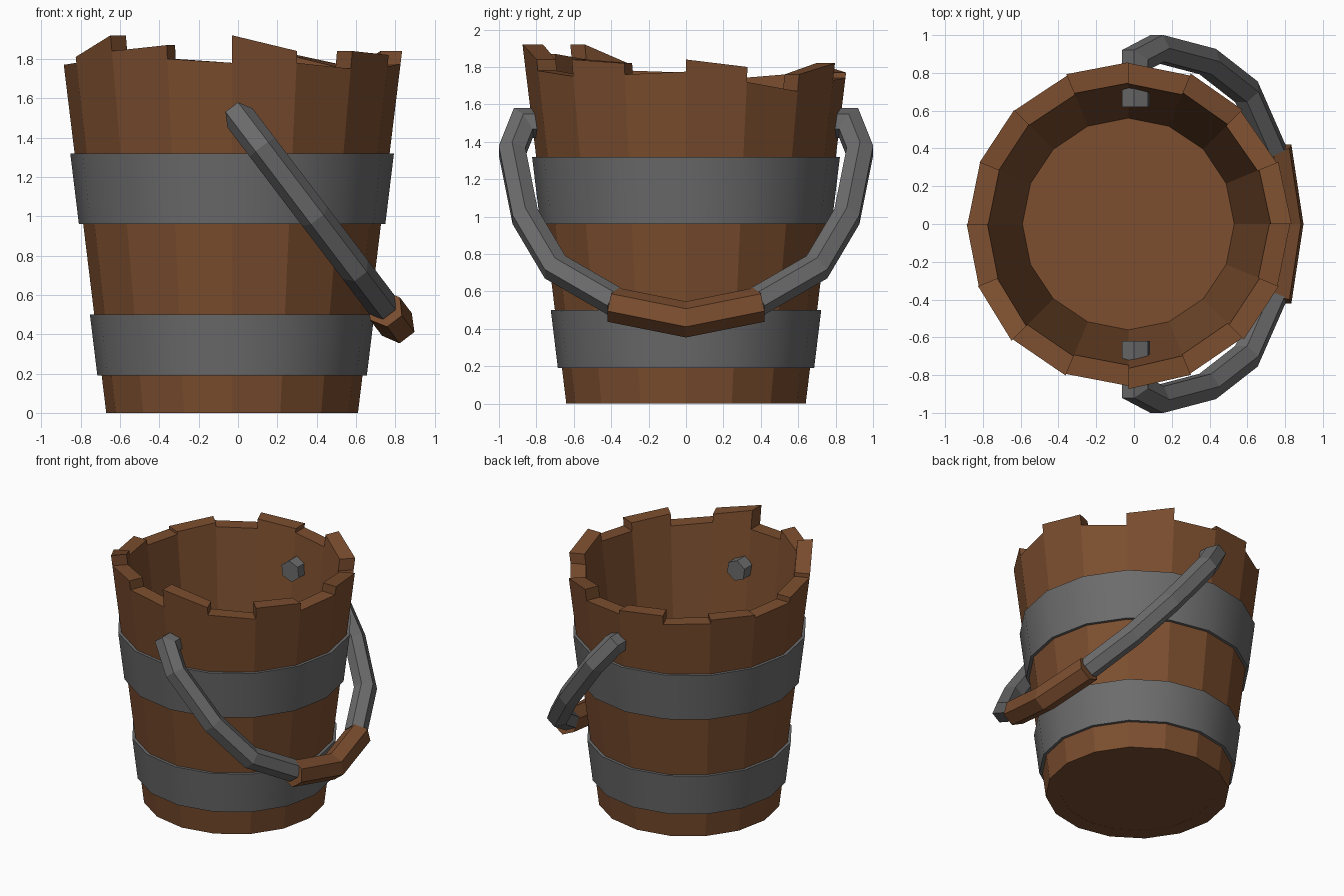
import bpy, bmesh, math
from mathutils import Vector

if "Cube" in bpy.data.objects:
    bpy.data.objects.remove(bpy.data.objects["Cube"])

CX, N = -0.03, 16          # bucket axis and number of staves


def material(name, col):
    m = bpy.data.materials.new(name)
    m.diffuse_color = (*col, 1)
    m.use_nodes = True
    m.node_tree.nodes["Principled BSDF"].inputs["Base Color"].default_value = m.diffuse_color
    return m


wood = material("brown wood", (0.2, 0.076, 0.028))
metal = material("grey iron", (0.15, 0.15, 0.15))


def finish(name, bm, mat):
    bmesh.ops.recalc_face_normals(bm, faces=bm.faces)
    me = bpy.data.meshes.new(name)
    bm.to_mesh(me)
    bm.free()
    me.materials.append(mat)
    ob = bpy.data.objects.new(name, me)
    bpy.context.collection.objects.link(ob)
    return ob


def radius(z):
    return 0.64 + 0.122 * z


def polar(r, k, z):
    a = 2 * math.pi * k / N
    return Vector((CX + r * math.cos(a), r * math.sin(a), z))


# staves: each has a top height at its start and end angle
tops = [(1.84, 1.80), (1.72, 1.67), (1.76, 1.82), (1.73, 1.74),
        (1.77, 1.79), (1.72, 1.73), (1.76, 1.74), (1.72, 1.73),
        (1.77, 1.78), (1.81, 1.92), (1.84, 1.87), (1.80, 1.78),
        (1.92, 1.84), (1.78, 1.75), (1.84, 1.82), (1.76, 1.775)]
bm = bmesh.new()
for k, heights in enumerate(tops):
    ends = []
    for j, top in enumerate(heights):
        ends.append([bm.verts.new(polar(radius(z) - t, k + j, z))
                     for z, t in ((0, 0), (top, 0), (top, 0.11), (0, 0.11))])
    a, b = ends
    bm.faces.new(a)
    bm.faces.new(b[::-1])
    for i in range(4):
        n = (i + 1) % 4
        bm.faces.new((a[i], b[i], b[n], a[n]))
finish("staves", bm, wood)

# floor of the bucket
bm = bmesh.new()
rings = [[bm.verts.new(polar(r, k, z)) for k in range(N)]
         for r, z in ((0.56, 0.001), (0.58, 0.25))]
for r in rings:
    bm.faces.new(r)
for k in range(N):
    n = (k + 1) % N
    bm.faces.new((rings[0][k], rings[0][n], rings[1][n], rings[1][k]))
finish("bucket_floor", bm, wood)


# iron bands: closed rings hugging the staves
def band(name, z0, z1):
    bm = bmesh.new()
    section = [(z0, 0.022), (z1, 0.022), (z1, -0.03), (z0, -0.03)]
    rings = [[bm.verts.new(polar(radius(z) + t, k, z)) for z, t in section]
             for k in range(N)]
    for k in range(N):
        a, b = rings[k], rings[(k + 1) % N]
        for i in range(4):
            n = (i + 1) % 4
            bm.faces.new((a[i], b[i], b[n], a[n]))
    ob = finish(name, bm, metal)
    bpy.context.view_layer.objects.active = ob
    ob.select_set(True)
    bpy.ops.object.shade_smooth_by_angle(angle=math.radians(35))
    ob.select_set(False)


band("lower_band", 0.19, 0.50)
band("upper_band", 0.96, 1.32)

# handle: hexagonal tube swept with mitred corners in a tilted plane
NORMAL = Vector((1, 0, 0.76)).normalized()


def sweep(name, path, r, mat):
    pts = [Vector((0.01 + 0.76 * (1.5 - z), y, z)) for y, z in path]
    bm = bmesh.new()
    rings = []
    for i, p in enumerate(pts):
        d0 = (p - pts[i - 1]).normalized() if i else None
        d1 = (pts[i + 1] - p).normalized() if i < len(pts) - 1 else d0
        d0 = d0 or d1
        t = (d0 + d1).normalized()
        side = NORMAL.cross(t) / t.dot(d1)
        rings.append([bm.verts.new(p + r * (NORMAL * math.cos(q * math.pi / 3)
                                            + side * math.sin(q * math.pi / 3)))
                      for q in range(6)])
    bm.faces.new(rings[0])
    bm.faces.new(rings[-1])
    for a, b in zip(rings, rings[1:]):
        for i in range(6):
            n = (i + 1) % 6
            bm.faces.new((a[i], a[n], b[n], b[i]))
    finish(name, bm, mat)


half = [(0.62, 1.50), (0.87, 1.50), (0.93, 1.35), (0.86, 1.00), (0.70, 0.73), (0.38, 0.545)]
for s, label in ((1, "back"), (-1, "front")):
    sweep("handle_rod_" + label, [(s * y, z) for y, z in half], 0.08, metal)
sweep("handle_grip", [(0.40, 0.53), (0, 0.45), (-0.40, 0.53)], 0.095, wood)
